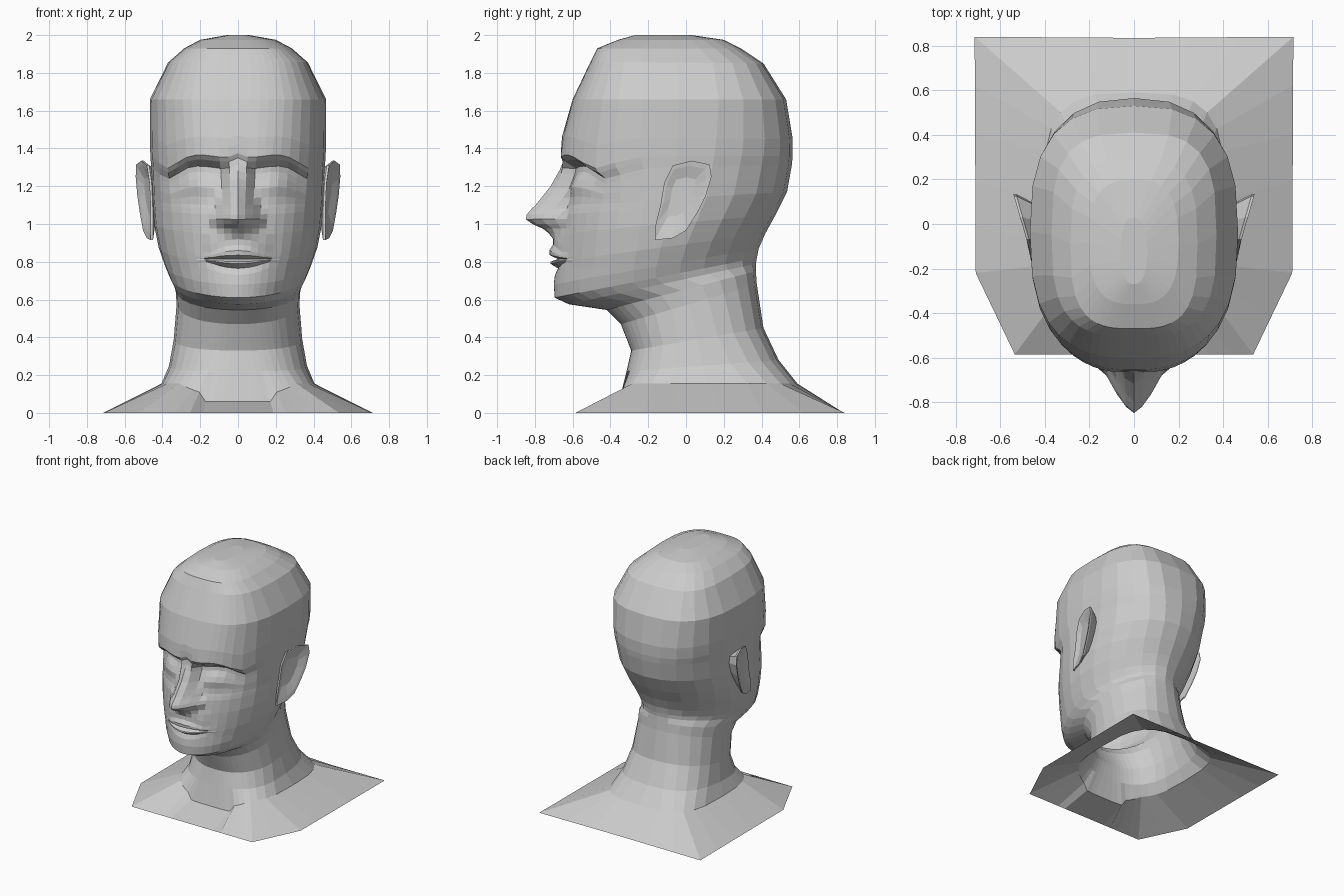
import bpy, bmesh
from math import sin, cos, radians, copysign


def lerp_table(t, table):
    """Piecewise-linear lookup; table rows are (key, value...) with rising keys."""
    if t <= table[0][0]:
        return table[0][1:]
    for a, b in zip(table, table[1:]):
        if t <= b[0]:
            f = (t - a[0]) / (b[0] - a[0])
            return tuple(p + (q - p) * f for p, q in zip(a[1:], b[1:]))
    return table[-1][1:]


def val(t, *pairs):
    return lerp_table(t, pairs)[0]


def finish(name, bm):
    bmesh.ops.recalc_face_normals(bm, faces=bm.faces[:])
    me = bpy.data.meshes.new(name)
    bm.to_mesh(me)
    bm.free()
    ob = bpy.data.objects.new(name, me)
    bpy.context.collection.objects.link(ob)
    m = ob.modifiers.new("mirror", 'MIRROR')
    m.use_clip = True
    m.merge_threshold = 0.0005
    return ob


# Head sections: front z, back z, front y, back y, half width, squareness
SECTIONS = sorted([
    (2.00, 2.00, -.27, .03, .06, 2.4), (1.975, 1.975, -.36, .20, .20, 2.8),
    (1.93, 1.93, -.47, .29, .285, 3.1), (1.86, 1.85, -.505, .41, .37, 3.1),
    (1.66, 1.66, -.60, .53, .467, 2.7), (1.46, 1.45, -.655, .565, .467, 2.5),
    (1.36, 1.36, -.665, .565, .464, 2.4), (1.30, 1.31, -.655, .56, .46, 2.3),
    (1.10, 1.17, -.65, .535, .455, 2.15), (.95, 1.05, -.67, .475, .445, 2.05),
    (.80, .95, -.685, .42, .42, 1.95), (.68, .87, -.70, .385, .385, 1.9),
    (.61, .82, -.695, .375, .36, 1.88), (.575, .79, -.62, .37, .342, 1.95),
    (.545, .75, -.42, .37, .33, 2.1), (.47, .68, -.345, .375, .325, 2.1),
    (.33, .45, -.29, .41, .34, 2.3), (.22, .28, -.315, .49, .365, 2.7),
    (.07, .155, -.355, .59, .405, 3.3),
])
# Extra rows where the face needs detail
FACE_ROWS = [1.41, 1.335, 1.27, 1.23, 1.19, 1.14, 1.08, 1.05, 1.025, 1.0, .975, .92,
             .89, .86, .835, .815, .79, .765, .73]
ANGLES = [0, 4, 9, 14, 19, 25, 32, 40, 50, 62, 76, 90, 105, 120, 135, 150, 165, 180]


def face_relief(x, z):
    """Forward offset of nose, eye sockets and lips."""
    # nose
    p = val(z, (.93, 0), (.955, .045), (.975, .09), (1.0, .15), (1.025, .188), (1.05, .187),
            (1.08, .165), (1.19, .065), (1.27, .015), (1.335, -.015), (1.38, .0))
    hw = val(z, (.95, .11), (.975, .125), (1.025, .145), (1.08, .115), (1.19, .085), (1.335, .07))
    d = p * max(0, 1 - (x / hw) ** 1.4)
    # brow ledge and eye socket
    e = val(z, (1.06, 0), (1.14, -.02), (1.19, -.03), (1.27, -.06), (1.30, -.066),
            (1.335, -.015), (1.36, .004), (1.46, 0))
    d += e * val(x, (.045, 0), (.09, 1), (.29, 1), (.38, .45), (.45, 0))
    # eyelid
    d += .02 * max(0, 1 - ((x - .21) / .11) ** 2 - ((z - 1.2) / .07) ** 2)
    # lips
    m = val(z, (.75, 0), (.765, -.012), (.79, .032), (.80, .032), (.815, -.005), (.835, .04),
            (.86, .045), (.89, .028), (.92, .03), (.95, .02), (.975, 0))
    return d + m * max(0, 1 - (x / .185) ** 2)


def row_shift(x, z):
    """Bend rows: lips close at the mouth corners, brows and eyes droop outwards."""
    lips = val(x, (0, 0), (.08, .15), (.165, .75), (.22, .5), (.32, 0))
    lips *= val(z, (.70, 0), (.77, 1), (.88, 1), (.96, 0))
    brow = val(x, (.0, .015), (.06, -.01), (.2, .008), (.26, 0), (.38, -.07), (.46, 0))
    brow *= val(z, (1.1, 0), (1.25, 1), (1.36, 1), (1.6, 0))
    return (.81 - z) * lips + brow


# Head, neck and shoulders as one half skin, mirrored
BASE = [(0, 0, -.585), (40, .535, -.585), (62, .71, -.22), (135, .715, .84), (180, 0, .835)]
bm = bmesh.new()
rings = []
for zf in sorted({s[0] for s in SECTIONS} | set(FACE_ROWS), reverse=True):
    zb, yf, yb, w, n = lerp_table(zf, SECTIONS)
    ring = []
    for a in ANGLES:
        s, c = sin(radians(a)), cos(radians(a))
        x = 0 if a in (0, 180) else w * abs(s) ** (2 / n)
        y = (yf + yb) / 2 - (yb - yf) / 2 * copysign(abs(c) ** (2 / n), c)
        z = zf + (zb - zf) * (y - yf) / (yb - yf)
        if a < 80 and zf > .6:
            # relief follows the row so that features bend with it
            y -= face_relief(x, .7 * zf + .3 * z)
            z += row_shift(x, z)
        if zf < .1:
            z = val(a, (0, .06), (14, .06), (19, .11), (40, .155))
        ring.append(bm.verts.new((x, y, z)))
    rings.append(ring)
rings.append([bm.verts.new((*lerp_table(a, BASE), 0)) for a in ANGLES])
for r0, r1 in zip(rings, rings[1:]):
    for i in range(len(ANGLES) - 1):
        bm.faces.new((r0[i], r0[i + 1], r1[i + 1], r1[i]))
bm.faces.new(rings[0])
finish("head_and_neck", bm)

# Ears: rim outline (y, z), a root against the skull and a shallow bowl
EAR = [(-.165, .915), (-.07, .925), (0, .965), (.06, 1.06), (.105, 1.15), (.135, 1.25),
       (.125, 1.315), (.03, 1.335), (-.07, 1.31), (-.115, 1.22), (-.135, 1.10), (-.16, 1.0)]
bm = bmesh.new()
loops = []
for scale, dx in ((.72, None), (1, -.012), (1, 0), (.85, -.004), (.5, -.022)):
    loop = []
    for y, z in EAR:
        y2, z2 = -.03 + (y + .03) * scale, 1.16 + (z - 1.16) * scale
        x = .44 if dx is None else .462 + .29 * max(0, y2 + .14) + dx
        loop.append(bm.verts.new((x, y2, z2)))
    loops.append(loop)
for l0, l1 in zip(loops, loops[1:]):
    for i in range(len(EAR)):
        j = (i + 1) % len(EAR)
        bm.faces.new((l0[i], l0[j], l1[j], l1[i]))
bm.faces.new(loops[-1])
finish("ears", bm)
